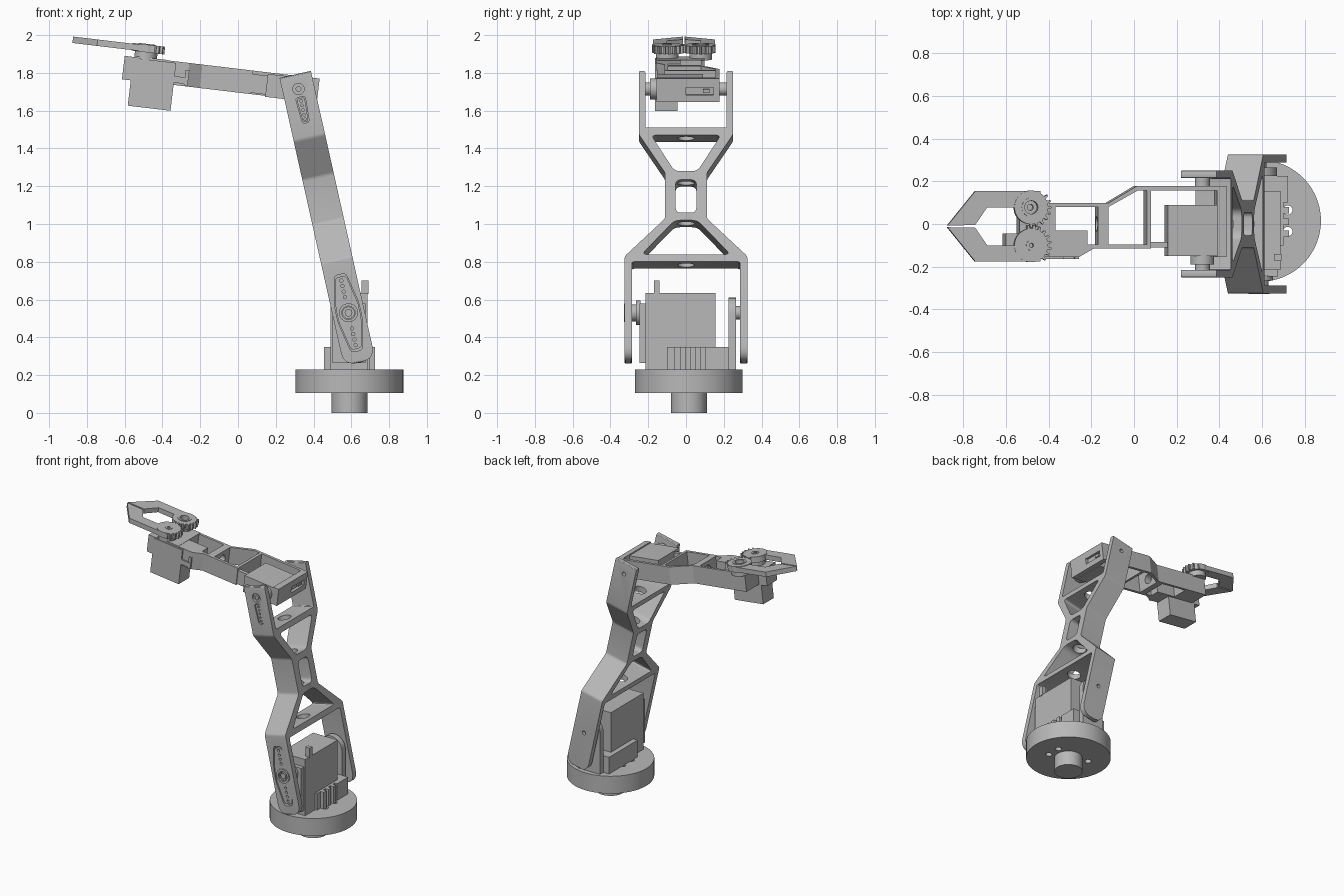
import bpy, bmesh
from math import sin, cos, pi, radians
from mathutils import Matrix, Vector

cube = bpy.data.objects.get("Cube")
if cube:
    bpy.data.objects.remove(cube)

grey = bpy.data.materials.new("satin grey")
grey.use_nodes = True
grey.diffuse_color = (0.48, 0.48, 0.48, 1)
grey.node_tree.nodes["Principled BSDF"].inputs["Base Color"].default_value = (0.48, 0.48, 0.48, 1)

# Frames: world, leaning lower arm, tilted forearm
WORLD = Matrix()
ARM = Matrix.Translation((0.585, 0, 0.53)) @ Matrix.Rotation(radians(-12.6), 4, 'Y')
FORE = Matrix.Translation((0.32, 0, 1.715)) @ Matrix.Rotation(radians(6.8), 4, 'Y')
PLANES = {"XY": (0, 1, 2), "YZ": (1, 2, 0), "XZ": (0, 2, 1)}
parts = []


def circle(x, y, r, n=40):
    return [(x + r * cos(2 * pi * i / n), y + r * sin(2 * pi * i / n)) for i in range(n)]


def rect(x0, x1, y0, y1):
    return [(x0, y0), (x1, y0), (x1, y1), (x0, y1)]


def fillet(points, radius, steps=6):
    out = []
    for i, p in enumerate(points):
        p, a, b = Vector(p), Vector(points[i - 1]), Vector(points[(i + 1) % len(points)])
        s = p + (a - p).normalized() * min(radius, (a - p).length * 0.45)
        e = p + (b - p).normalized() * min(radius, (b - p).length * 0.45)
        for k in range(steps + 1):
            t = k / steps
            out.append(tuple(s * (1 - t) ** 2 + p * 2 * t * (1 - t) + e * t * t))
    return out


def prism(name, loops, plane, lo, hi, frame=WORLD):
    """Extrude an outline, with any further loops as holes, from lo to hi."""
    bm = bmesh.new()
    edges = []
    for loop in loops:
        vs = [bm.verts.new((x, y, lo)) for x, y in loop]
        edges += [bm.edges.new((vs[i - 1], vs[i])) for i in range(len(vs))]
    if len(loops) == 1:
        bm.faces.new(vs)
    else:
        bmesh.ops.triangle_fill(bm, edges=edges, use_beauty=True, normal=(0, 0, 1))
    ext = bmesh.ops.extrude_face_region(bm, geom=bm.faces[:])
    for v in ext["geom"]:
        if isinstance(v, bmesh.types.BMVert):
            v.co.z = hi
    axes = PLANES[plane]
    for v in bm.verts:
        co = Vector((0, 0, 0))
        for k in range(3):
            co[axes[k]] = v.co[k]
        v.co = frame @ co
    bmesh.ops.recalc_face_normals(bm, faces=bm.faces[:])
    mesh = bpy.data.meshes.new(name)
    bm.to_mesh(mesh)
    bm.free()
    mesh.materials.append(grey)
    ob = bpy.data.objects.new(name, mesh)
    bpy.context.collection.objects.link(ob)
    parts.append(ob)
    return ob


def box(name, x, y, z, frame=WORLD):
    return prism(name, [rect(*x, *y)], "XY", *z, frame)


def boolean(target, tool, operation="DIFFERENCE"):
    mod = target.modifiers.new("cut", "BOOLEAN")
    mod.operation, mod.object, mod.solver = operation, tool, "EXACT"
    graph = bpy.context.evaluated_depsgraph_get()
    mesh = bpy.data.meshes.new_from_object(target.evaluated_get(graph))
    target.modifiers.clear()
    target.data = mesh
    parts.remove(tool)
    bpy.data.objects.remove(tool)


# Base: turntable with screw holes, on a short stem
BX, BY = 0.59, 0.015
screws = [circle(x, y, 0.022, 20) for x in (0.46, 0.72) for y in (-0.035, 0.065)]
prism("base_disc", [circle(BX, BY, 0.285, 80)] + screws, "XY", 0.105, 0.23)
prism("base_stem", [circle(BX, BY, 0.095, 48)], "XY", 0, 0.11)

# Shoulder servo and its holder
box("shoulder_servo", (0.49, 0.685), (-0.215, 0.155), (0.23, 0.635))
box("servo_front_cap", (0.5, 0.675), (-0.245, -0.21), (0.265, 0.58))
box("servo_tab", (0.655, 0.69), (-0.17, -0.14), (0.63, 0.7))
box("holder_block", (0.455, 0.72), (0.1, 0.225), (0.225, 0.35))
box("holder_plate", (0.455, 0.7), (-0.1, 0.11), (0.225, 0.35))
for i in range(3):
    y = -0.06 + i * 0.055
    box("holder_rib", (0.69, 0.725), (y, y + 0.03), (0.225, 0.35))
post = [(0.5, 0.225), (0.67, 0.225)] + [(0.585 + 0.085 * cos(t * pi / 16), 0.525 + 0.085 * sin(t * pi / 16))
                                        for t in range(17)]
prism("rear_post", [post], "XZ", 0.225, 0.265)
prism("shoulder_hub", [circle(0, 0, 0.045)], "XZ", -0.29, -0.24, ARM)
prism("shoulder_collar", [circle(0, 0, 0.065)], "XZ", -0.265, -0.24, ARM)
prism("shoulder_pin", [circle(0, 0, 0.035)], "XZ", 0.26, 0.29, ARM)

# Lower arm: forked frame, wide fork at the shoulder and narrow fork at the elbow
half = [(0.287, 0.258), (0.287, -0.27), (0.325, -0.27), (0.325, 0.288), (0.11, 0.493),
        (0.11, 0.739), (0.25, 0.949), (0.25, 1.293), (0.215, 1.293), (0.215, 0.985)]
outer = fillet(half + [(-y, u) for y, u in reversed(half)], 0.012, 3)
windows = []
for y0, u0, y1, u1 in ((0.235, 0.298, 0.06, 0.483), (0.055, 0.524, 0.055, 0.703), (0.06, 0.749, 0.185, 0.945)):
    windows.append(fillet([(-y0, u0), (y0, u0), (y1, u1), (-y1, u1)], 0.03))
lower_arm = prism("lower_arm", [outer] + windows, "YZ", -0.085, 0.085, ARM)
rounded_end = fillet([(-0.085, -0.27), (0.085, -0.27), (0.085, 0.6), (-0.085, 0.6)], 0.075)
side = [p if p[1] < 0.3 else (0.085 if p[0] > 0 else -0.085, 1.4) for p in rounded_end]
side = [p for i, p in enumerate(side) if p != side[i - 1]]
boolean(lower_arm, prism("side_shape", [side], "XZ", -0.5, 0.5, ARM), "INTERSECT")
boolean(lower_arm, prism("cable_bore", [circle(0, 0, 0.045)], "XY", 0.2, 1.1, ARM))


# Servo horns set into pockets on the front of the arm
def horn_shape(k):
    s = [(0.03, 0.2), (0.062, 0.04), (0.062, -0.04), (0.03, -0.2)]
    s += [(-w, u) for w, u in reversed(s)]
    return fillet([(w * k, u * k) for w, u in s], 0.02, 4)


boolean(lower_arm, prism("horn_pocket", [horn_shape(1.04)], "XZ", -0.4, -0.3, ARM))
holes = [circle(0, s * u, 0.009, 12) for s in (-1, 1) for u in (0.085, 0.115, 0.145, 0.175)]
prism("shoulder_horn", [horn_shape(0.98), circle(0, 0, 0.03)] + holes, "XZ", -0.32, -0.295, ARM)
prism("shoulder_horn_ring", [circle(0, 0, 0.05), circle(0, 0, 0.035)], "XZ", -0.328, -0.3, ARM)
prism("shoulder_screw", [circle(0, 0, 0.02)], "XZ", -0.322, -0.29, ARM)
ELBOW = 1.214
pocket = fillet([(-0.018, 1.03), (0.018, 1.03), (0.026, 1.17), (-0.026, 1.17)], 0.015, 4)
boolean(lower_arm, prism("elbow_pocket", [pocket], "XZ", -0.3, -0.235, ARM))
boolean(lower_arm, prism("elbow_hole", [circle(0, ELBOW, 0.03)], "XZ", -0.3, -0.235, ARM))
small = fillet([(-0.014, 1.035), (0.014, 1.035), (0.022, 1.165), (-0.022, 1.165)], 0.013, 4)
dots = [circle(0, 1.05 + i * 0.025, 0.007, 12) for i in range(5)]
prism("elbow_horn", [small] + dots, "XZ", -0.245, -0.23, ARM)
prism("elbow_screw", [circle(0, ELBOW, 0.015)], "XZ", -0.245, -0.23, ARM)
for u, y in ((0, 0.3), (ELBOW, 0.2)):
    boolean(lower_arm, prism("rear_pin_hole", [circle(0, u, 0.014, 20)], "XZ", y, y + 0.1, ARM))

# Forearm frame, open around the elbow servo
frame = [(-0.72, 0.098), (-0.451, 0.098), (-0.318, 0.177), (0.105, 0.177), (0.105, -0.155), (0.062, -0.155),
         (0.062, 0.157), (-0.25, 0.157), (-0.25, -0.115), (-0.52, -0.115), (-0.59, -0.155), (-0.72, -0.155)]
window_a = [(-0.7, 0.08), (-0.5, 0.08), (-0.5, -0.095), (-0.55, -0.095), (-0.55, -0.03), (-0.7, -0.03)]
window_b = [(-0.45, 0.08), (-0.312, 0.157), (-0.27, 0.157), (-0.27, -0.095), (-0.45, -0.095)]
forearm = prism("forearm", [frame, window_a, window_b], "XY", -0.057, 0.068, FORE)
boolean(forearm, prism("forearm_bore", [circle(0, 0.005, 0.035)], "YZ", -0.52, -0.43, FORE))
boolean(forearm, box("connector_slot", (0.085, 0.2), (0.0, 0.145), (-0.02, 0.02), FORE))
box("connector", (0.08, 0.1), (0.09, 0.125), (-0.01, 0.01), FORE)
box("elbow_servo", (-0.17, 0.065), (-0.15, 0.09), (-0.062, 0.06), FORE)
box("elbow_servo_flange", (-0.255, 0.075), (-0.11, -0.085), (-0.05, 0.05), FORE)
prism("elbow_collar", [circle(0, 0, 0.055)], "XZ", -0.19, -0.145, FORE)
prism("elbow_hub", [circle(0, 0, 0.035)], "XZ", -0.225, -0.18, FORE)
prism("elbow_pin", [circle(0, 0, 0.035)], "XZ", 0.17, 0.22, FORE)

# Wrist mount and gripper servo
box("wrist_mount", (-0.87, -0.7), (-0.155, 0.098), (-0.057, 0.07), FORE)
box("mount_lip", (-0.934, -0.86), (-0.16, -0.045), (-0.06, 0.065), FORE)
box("gripper_servo", (-0.887, -0.659), (-0.165, -0.045), (-0.195, 0.06), FORE)
box("gripper_servo_ear", (-0.66, -0.585), (-0.165, -0.045), (-0.045, -0.01), FORE)
box("ear_stop", (-0.605, -0.585), (-0.163, -0.045), (-0.055, 0.03), FORE)

# Geared fingers, one mirrored from the other
MID, GX, GY = -0.011, -0.823, 0.089
finger = [(-1.217, 0.004), (-1.086, 0.165), (-0.78, 0.165), (-0.78, 0.141), (-0.865, 0.121),
          (-0.88, 0.089), (-1.03, 0.089), (-1.087, 0.006)]
TEETH = 20
for sign, bore in ((1, 0.035), (-1, 0.014)):
    prism("finger", [[(x, MID + sign * y) for x, y in finger]], "XY", 0.1, 0.134, FORE)
    cy = MID + sign * GY
    gear = []
    for i in range(TEETH):
        a0 = 2 * pi * (i + (0.5 if sign < 0 else 0)) / TEETH
        for da, r in ((-0.27, 0.079), (-0.13, 0.096), (0.13, 0.096), (0.27, 0.079)):
            a = a0 + da * 2 * pi / TEETH
            # teeth are left off on the outer finger side
            plain = cos(a0) < -0.3 or sign * sin(a0) > 0.75
            gear.append((GX + min(r, 0.079 if plain else r) * cos(a),
                         cy + min(r, 0.079 if plain else r) * sin(a)))
    prism("finger_gear", [gear, circle(GX, cy, bore)], "XY", 0.097, 0.138, FORE)
    prism("gear_hub", [circle(GX, cy, 0.06), circle(GX, cy, 0.014)], "XY", 0.06, 0.1, FORE)
    prism("gear_ring", [circle(GX, cy, bore + 0.01), circle(GX, cy, bore - 0.004)], "XY", 0.1, 0.142, FORE)

# Smooth the round walls, keep the hard edges
bpy.ops.object.select_all(action="DESELECT")
for ob in parts:
    ob.select_set(True)
bpy.context.view_layer.objects.active = parts[0]
bpy.ops.object.shade_smooth_by_angle(angle=radians(25))
